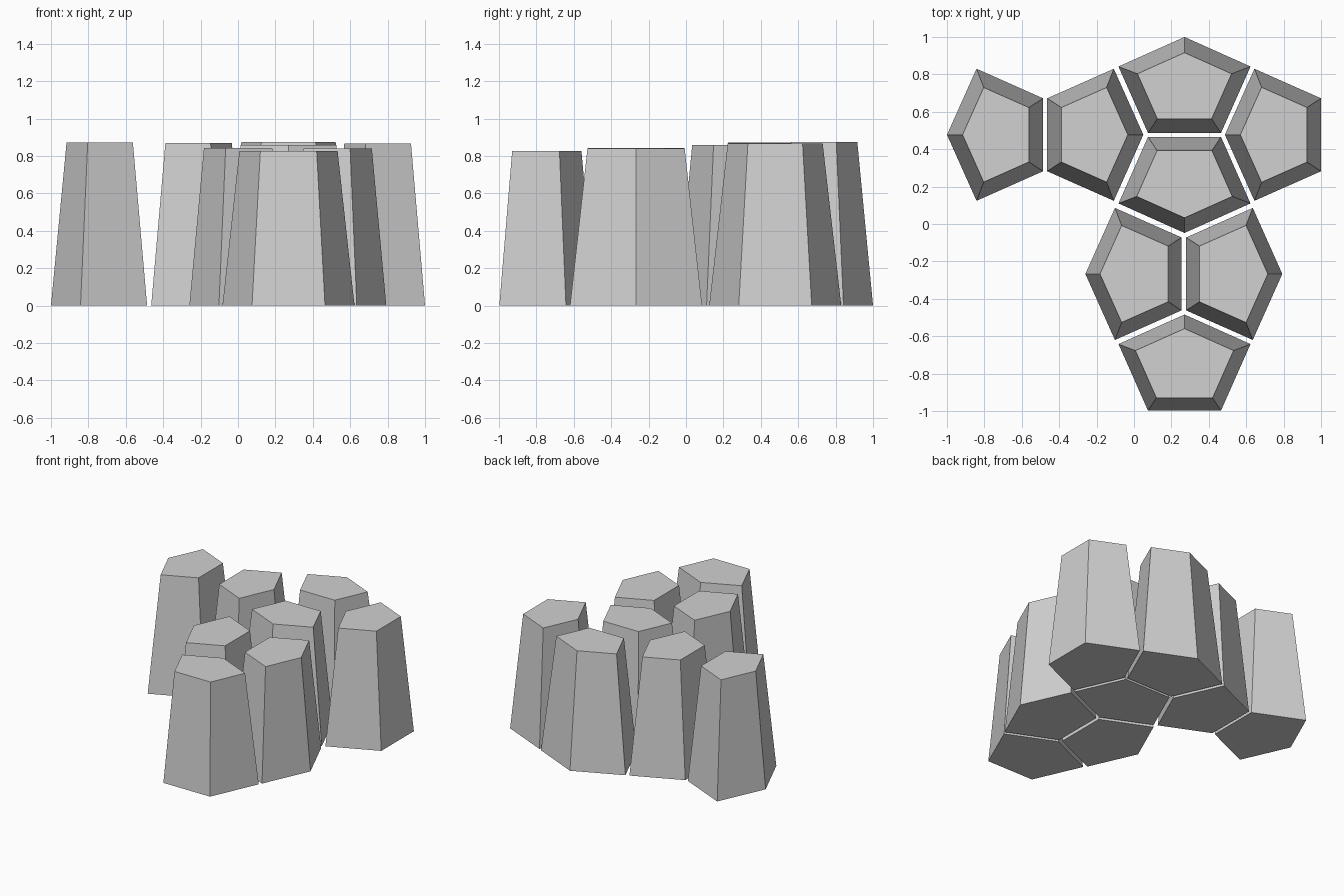
import bpy
import bmesh
from math import radians
from mathutils import Matrix, Vector

cube = bpy.data.objects.get("Cube")
if cube:
    bpy.data.objects.remove(cube, do_unlink=True)

# One plain grey stone
stone = bpy.data.materials.new("grey_stone")
stone.use_nodes = True
grey = (0.64, 0.64, 0.64, 1.0)
stone.diffuse_color = grey
stone.node_tree.nodes["Principled BSDF"].inputs["Base Color"].default_value = grey

# Pentagon footprint: the apex is at the origin, the body runs towards -y
FOOTPRINT = [(0, 0), (-0.353, -0.158), (-0.195, -0.514), (0.195, -0.514), (0.353, -0.158)]


def column(name, apex, turn, height):
    """Five-sided column whose walls lean inwards evenly."""
    bm = bmesh.new()
    foot = [bm.verts.new((x, y, 0)) for x, y in FOOTPRINT]
    top = bm.faces.new(foot)
    top.normal_update()
    lean = 0.069 + 0.17 * (height - 0.83)
    bmesh.ops.inset_region(bm, faces=[top], thickness=lean,
                           use_boundary=True, use_even_offset=True)
    for v in top.verts:
        v.co.z = height
    bm.faces.new(list(reversed(foot)))
    bmesh.ops.recalc_face_normals(bm, faces=bm.faces)
    place = Matrix.Translation(Vector((*apex, 0))) @ Matrix.Rotation(radians(turn), 4, 'Z')
    bmesh.ops.transform(bm, matrix=place, verts=bm.verts)
    mesh = bpy.data.meshes.new(name)
    bm.to_mesh(mesh)
    bm.free()
    mesh.materials.append(stone)
    bpy.context.collection.objects.link(bpy.data.objects.new(name, mesh))


# Direction the apex points, as a turn about z
BACK, LEFT, FRONT, RIGHT = 0, -90, 180, 90

column("front_column", (0.27, -0.484), BACK, 0.828)
column("front_right_column", (-0.26, -0.267), RIGHT, 0.842)
column("front_left_column", (0.793, -0.267), LEFT, 0.839)
column("middle_column", (0.27, -0.048), FRONT, 0.859)
column("back_column", (0.27, 1.0), BACK, 0.875)
column("inner_right_column", (0.05, 0.477), LEFT, 0.869)
column("outer_right_column", (-1.0, 0.477), RIGHT, 0.871)
column("left_column", (0.486, 0.477), RIGHT, 0.866)
